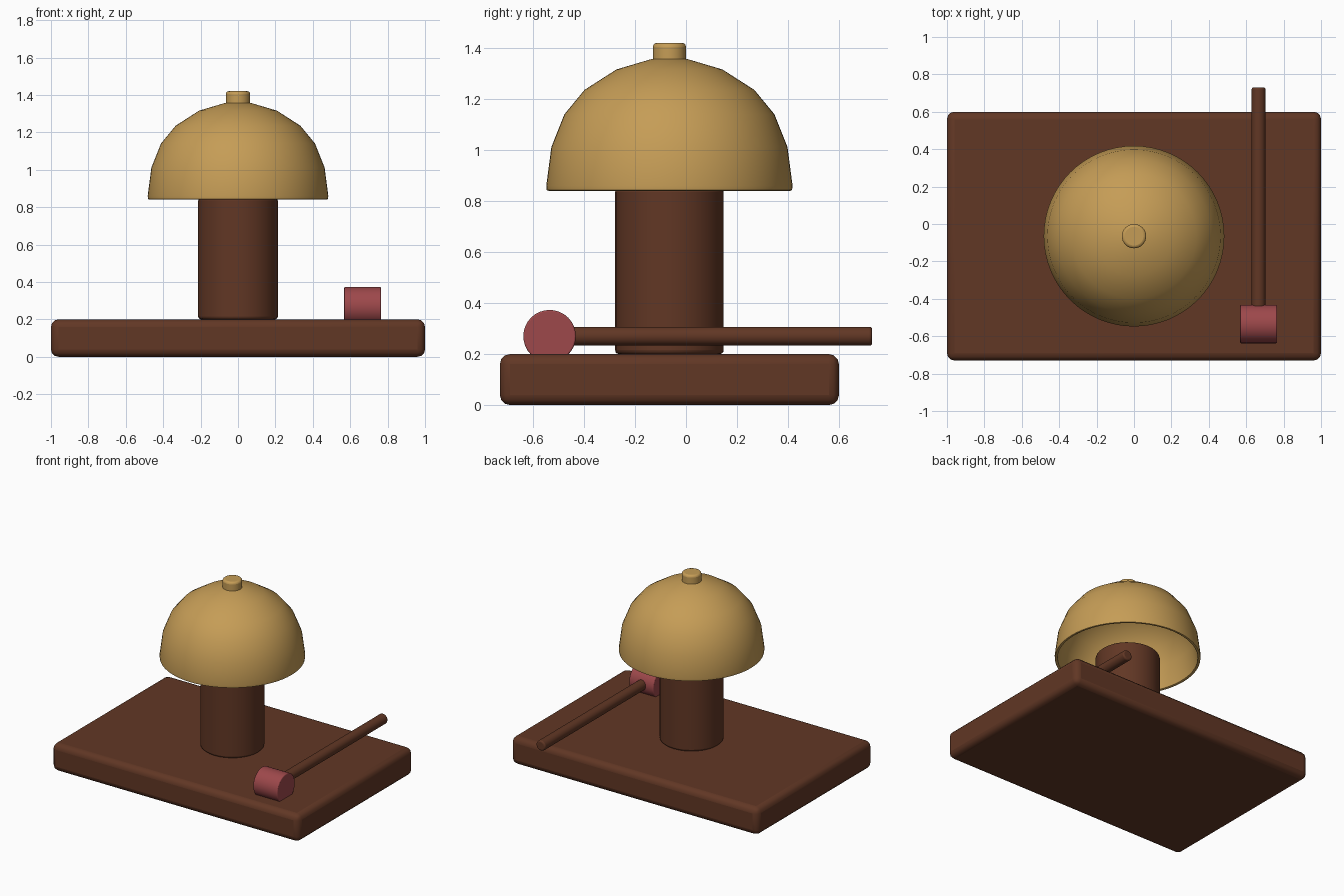
import bpy, bmesh, math
from mathutils import Matrix

cube = bpy.data.objects.get("Cube")
if cube:
    bpy.data.objects.remove(cube, do_unlink=True)


def material(name, rgb):
    mat = bpy.data.materials.new(name)
    mat.use_nodes = True
    colour = (*rgb, 1)
    mat.diffuse_color = colour
    mat.node_tree.nodes["Principled BSDF"].inputs["Base Color"].default_value = colour
    return mat


wood = material("dark_wood", (0.12, 0.038, 0.018))
brass = material("brass", (0.56, 0.335, 0.093))
felt = material("red_felt", (0.34, 0.065, 0.07))
BELL_Y = -0.065


def finish(name, bm, mat, location, bevel=0, angle=35):
    """Turn a bmesh into a named, softly edged object."""
    bmesh.ops.recalc_face_normals(bm, faces=bm.faces)
    mesh = bpy.data.meshes.new(name)
    bm.to_mesh(mesh)
    bm.free()
    mesh.materials.append(mat)
    obj = bpy.data.objects.new(name, mesh)
    obj.location = location
    bpy.context.collection.objects.link(obj)
    if bevel:
        mod = obj.modifiers.new("Soft edges", 'BEVEL')
        mod.width = bevel
        mod.segments = 3
        mod.limit_method = 'ANGLE'
        mod.angle_limit = math.radians(40)
    bpy.ops.object.select_all(action='DESELECT')
    obj.select_set(True)
    bpy.context.view_layer.objects.active = obj
    bpy.ops.object.shade_smooth_by_angle(angle=math.radians(angle))
    return obj


def cylinder(name, mat, radius, length, location, axis='Z', bevel=0.01):
    turn = {'X': Matrix.Rotation(math.pi / 2, 4, 'Y'),
            'Y': Matrix.Rotation(math.pi / 2, 4, 'X'),
            'Z': Matrix.Identity(4)}[axis]
    bm = bmesh.new()
    bmesh.ops.create_cone(bm, cap_ends=True, segments=32, radius1=radius,
                          radius2=radius, depth=length, matrix=turn)
    return finish(name, bm, mat, location, bevel)


# Wooden base board
bm = bmesh.new()
bmesh.ops.create_cube(bm, size=1, matrix=Matrix.Diagonal((2, 1.33, 0.2, 1)))
finish("base_board", bm, wood, (0, BELL_Y, 0.1), 0.04)

# Post under the bell
cylinder("post", wood, 0.213, 0.65, (0, BELL_Y, 0.525), bevel=0.015)

# Hollow bell: outer profile down to the lip, then back up inside
profile = [(0, 1.362), (0.07, 1.357), (0.208, 1.316), (0.333, 1.236),
           (0.412, 1.14), (0.463, 1.012), (0.483, 0.86), (0.481, 0.843),
           (0.474, 0.84), (0.464, 0.845), (0.442, 1.008), (0.394, 1.128),
           (0.319, 1.218), (0.2, 1.295), (0.067, 1.335), (0, 1.34)]
bm = bmesh.new()
points = [bm.verts.new((r, 0, z)) for r, z in profile]
edges = [bm.edges.new(pair) for pair in zip(points, points[1:])]
bmesh.ops.spin(bm, geom=points + edges, cent=(0, 0, 0), axis=(0, 0, 1),
               angle=math.tau, steps=64, use_merge=True)
bmesh.ops.remove_doubles(bm, verts=bm.verts, dist=0.0005)
finish("bell_dome", bm, brass, (0, BELL_Y, 0), angle=50)

# Knob on top of the bell
cylinder("bell_knob", brass, 0.065, 0.08, (0, BELL_Y, 1.38), bevel=0.015)

# Mallet lying on the base
cylinder("mallet_head", felt, 0.103, 0.197, (0.666, -0.535, 0.27), 'X', 0.006)
cylinder("mallet_handle", wood, 0.037, 1.265, (0.666, 0.0975, 0.27), 'Y', 0.01)
